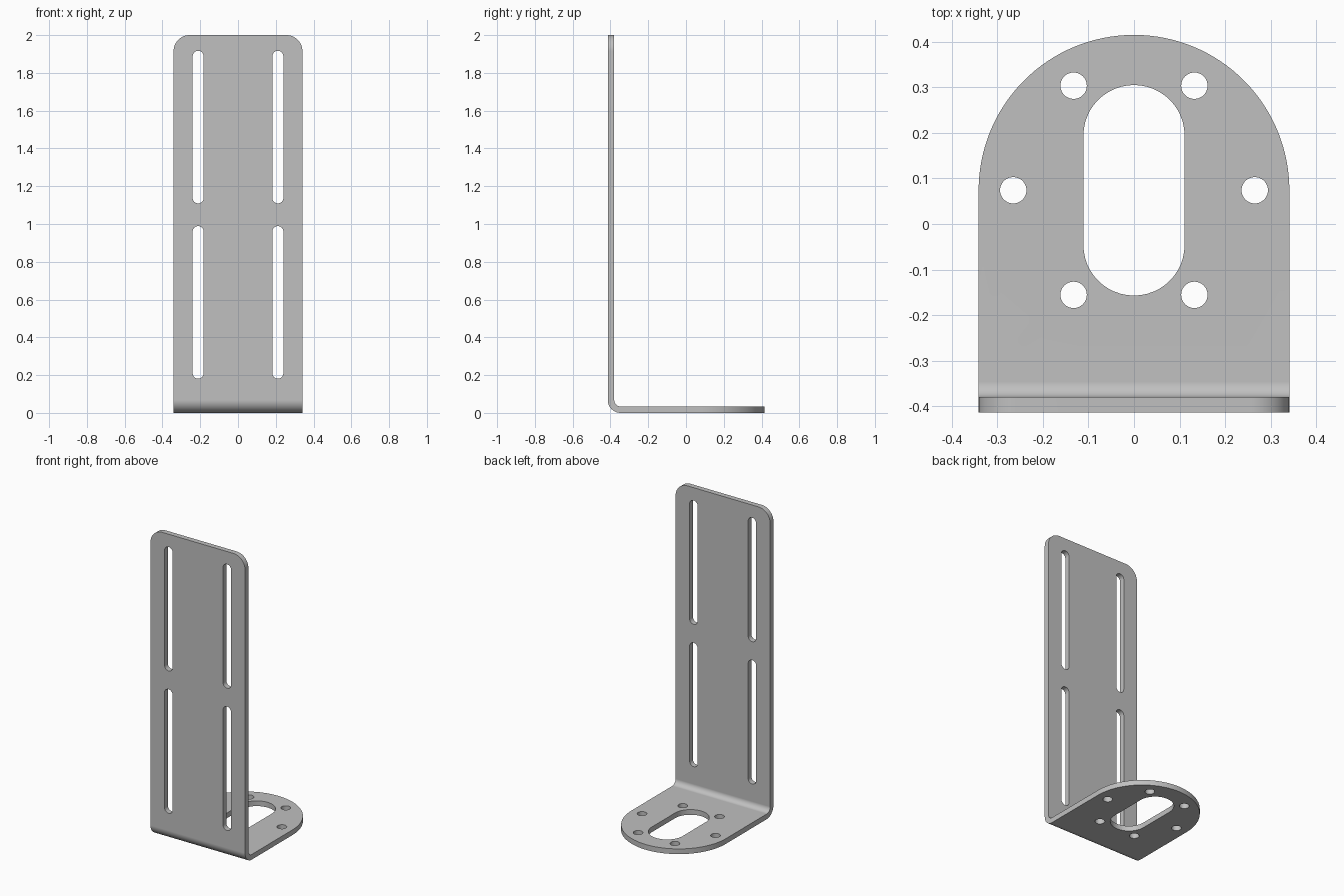
import bpy, bmesh
from math import sin, cos, pi
from mathutils import Vector

if "Cube" in bpy.data.objects:
    bpy.data.objects.remove(bpy.data.objects["Cube"])

HALF_W = 0.341      # half width of the bracket
FRONT = -0.414      # y of the front face
T = 0.034           # sheet thickness
RING_Y = 0.074      # centre of the rounded base end
AXES = {"x": lambda a, b, d: (d, a, b),
        "y": lambda a, b, d: (a, d, b),
        "z": lambda a, b, d: (a, b, d)}


def arc(cx, cy, r, start, end, n):
    """Points along an arc, angles in half turns."""
    angles = [pi * (start + (end - start) * i / n) for i in range(n + 1)]
    return [(cx + r * cos(a), cy + r * sin(a)) for a in angles]


def capsule(cx, cy, r, half, n=16):
    """Upright slot outline; half is the half length of its straight sides."""
    if half == 0:
        return arc(cx, cy, r, 0, 2, 2 * n)[:-1]
    return arc(cx, cy + half, r, 0, 1, n) + arc(cx, cy - half, r, 1, 2, n)


def prisms(name, outlines, axis, lo, hi):
    """One object made of outlines extruded along an axis."""
    bm = bmesh.new()
    for pts in outlines:
        face = bm.faces.new([bm.verts.new(AXES[axis](a, b, lo)) for a, b in pts])
        ext = bmesh.ops.extrude_face_region(bm, geom=[face])
        verts = [v for v in ext["geom"] if isinstance(v, bmesh.types.BMVert)]
        bmesh.ops.translate(bm, verts=verts, vec=Vector(AXES[axis](0, 0, hi - lo)))
    bmesh.ops.recalc_face_normals(bm, faces=bm.faces)
    mesh = bpy.data.meshes.new(name)
    bm.to_mesh(mesh)
    bm.free()
    obj = bpy.data.objects.new(name, mesh)
    bpy.context.collection.objects.link(obj)
    return obj


def cut(target, cutter, operation):
    mod = target.modifiers.new("cut", "BOOLEAN")
    mod.operation, mod.solver, mod.object = operation, "EXACT", cutter
    cutter.hide_render = True
    bpy.context.view_layer.objects.active = target
    bpy.ops.object.modifier_apply(modifier=mod.name)
    bpy.data.objects.remove(cutter)


# Bent sheet: L profile with inner and outer bend radii, left oversize for trimming
bend_y, bend_z = FRONT + 2 * T, 2 * T
profile = (arc(bend_y, bend_z, 2 * T, 1, 1.5, 12) + [(0.6, 0), (0.6, T)]
           + arc(bend_y, bend_z, T, 1.5, 1, 12) + [(FRONT + T, 2.2), (FRONT, 2.2)])
bracket = prisms("bracket", [profile], "x", -0.5, 0.5)

# Trim the base to its half-round end
base_outline = [(-HALF_W, -0.6), (HALF_W, -0.6)] + arc(0, RING_Y, HALF_W, 0, 1, 64)
cut(bracket, prisms("base_trim", [base_outline], "z", -0.2, 2.4), "INTERSECT")

# Trim the upright to its rounded top corners
R = 0.085
upright_outline = ([(-0.5, -0.2), (0.5, -0.2), (0.5, 1.5), (HALF_W, 1.5)]
                   + arc(HALF_W - R, 2 - R, R, 0, 0.5, 12)
                   + arc(R - HALF_W, 2 - R, R, 0.5, 1, 12)
                   + [(-HALF_W, 1.5), (-0.5, 1.5)])
cut(bracket, prisms("upright_trim", [upright_outline], "y", -0.6, 0.7), "INTERSECT")

# Four adjustment slots in the upright
slots = [capsule(x, z, 0.029, 0.375) for x in (-0.211, 0.211) for z in (0.585, 1.513)]
cut(bracket, prisms("slot_cutter", slots, "y", -0.5, -0.34), "DIFFERENCE")

# Central opening and ring of six bolt holes in the base
holes = [capsule(0, RING_Y, 0.111, 0.12, 24)]
for i in range(6):
    a = pi * i / 3
    holes.append(capsule(0.265 * cos(a), RING_Y + 0.265 * sin(a), 0.029, 0))
cut(bracket, prisms("hole_cutter", holes, "z", -0.1, 0.1), "DIFFERENCE")

# Plain grey metal
grey = bpy.data.materials.new("grey_metal")
grey.use_nodes = True
color = (0.53, 0.53, 0.53, 1)
grey.diffuse_color = color
grey.node_tree.nodes["Principled BSDF"].inputs["Base Color"].default_value = color
bracket.data.materials.clear()
bracket.data.materials.append(grey)

# Smooth bends and hole walls, flat sheet faces
bpy.ops.object.select_all(action="DESELECT")
bracket.select_set(True)
bpy.context.view_layer.objects.active = bracket
bpy.ops.object.shade_smooth_by_angle(angle=pi / 6)
weighted = bracket.modifiers.new("flat_faces", "WEIGHTED_NORMAL")
weighted.keep_sharp = True
